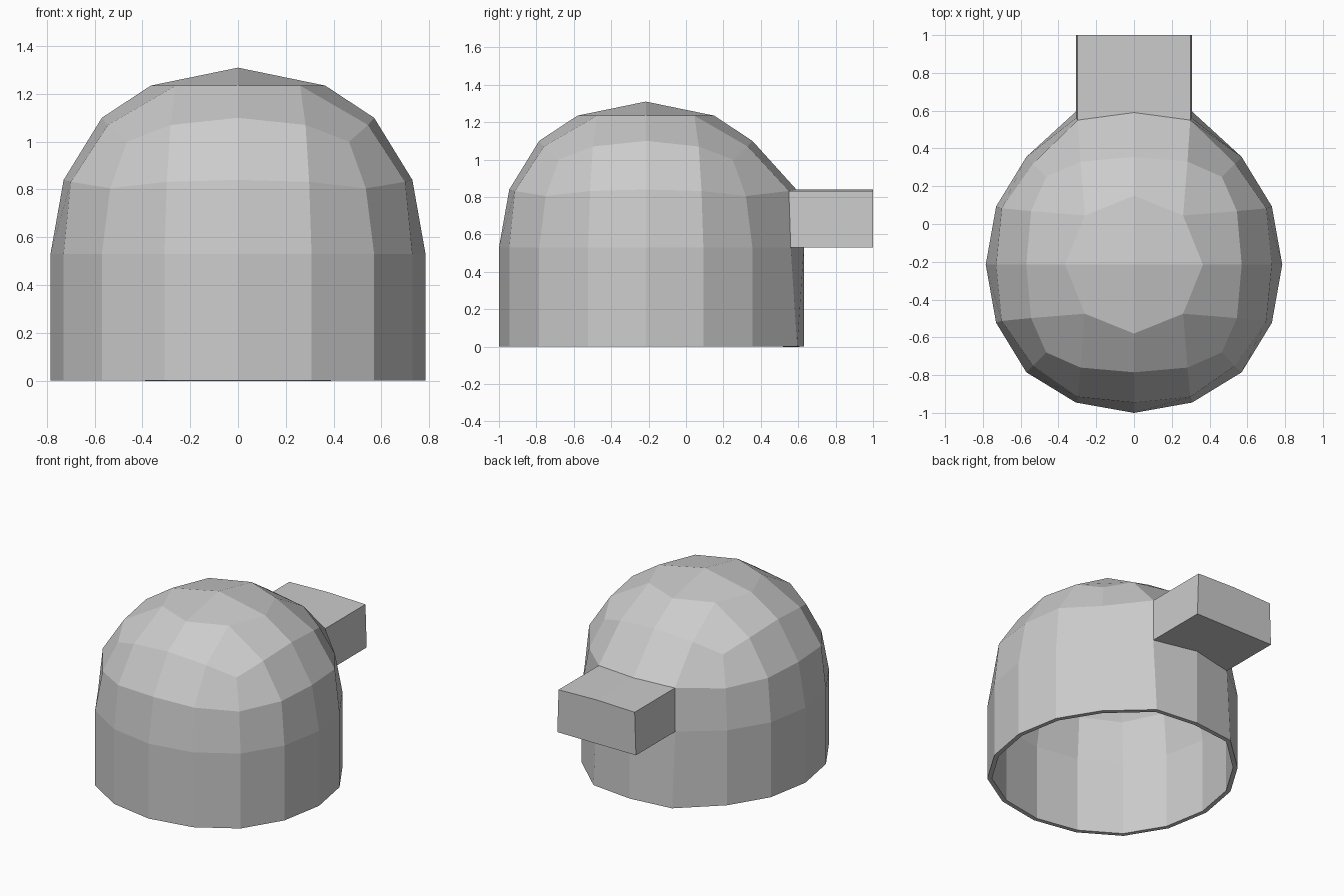
import bpy, bmesh

if "Cube" in bpy.data.objects:
    bpy.data.objects.remove(bpy.data.objects["Cube"])

CY, EQ = -0.215, 0.53   # dome axis and equator height

bm = bmesh.new()


def ring(points, back=None):
    """Four-fold symmetric ring from (axis, between, diagonal) points;
    back = (corner_y, centre_y) moves the vertices where the brim joins."""
    a, *mid, d = points
    quarter = [a] + mid + [d] + [(y, x, z) for x, y, z in mid]
    out = []
    for k in range(4):
        for x, y, z in quarter:
            for _ in range(k):
                x, y = -y, x
            out.append(bm.verts.new((x, y + CY, z)))
    if back:
        for i, y in zip((3, 4, 5), (back[0], back[1], back[0])):
            out[i].co.y = y
    return out


# Dome rings, bottom to top (cube-sphere topology)
wall = [(0.785, 0), (0.73, 0.308), (0.57, 0.57)]
base = ring([(x, y, 0) for x, y in wall], (0.595, 0.63))
equator = ring([(x, y, EQ) for x, y in wall], (0.56, 0.63))
lower = ring([(0.73, 0, 0.84), (0.70, 0.298, 0.832), (0.535, 0.535, 0.805)], (0.55, 0.59))
upper = ring([(0.57, 0, 1.10), (0.545, 0.283, 1.07), (0.465, 0.465, 1.0)])
crown = [None] * 8
crown = ring([(0.365, 0, 1.235), (0.26, 0.26, 1.235)])
# the two-point ring yields axis/diagonal alternately: eight vertices
apex = bm.verts.new((0, CY, 1.31))

# Side walls
brim_faces = []
for lo, hi in ((base, equator), (equator, lower), (lower, upper)):
    for i in range(16):
        j = (i + 1) % 16
        f = bm.faces.new((lo[i], lo[j], hi[j], hi[i]))
        if lo is equator and i in (3, 4):
            brim_faces.append(f)

# Crown cap
for k in range(4):
    o, c = 4 * k, 2 * k
    nxt = (c + 2) % 8
    bm.faces.new((upper[o], upper[o + 1], crown[c + 1], crown[c]))
    bm.faces.new((upper[o + 1], upper[o + 2], upper[o + 3], crown[c + 1]))
    bm.faces.new((upper[o + 3], upper[(o + 4) % 16], crown[nxt], crown[c + 1]))
    bm.faces.new((crown[c], crown[c + 1], crown[nxt], apex))

# Brim pulled out of the back faces to a flat end
ext = bmesh.ops.extrude_face_region(bm, geom=brim_faces)
for v in ext["geom"]:
    if isinstance(v, bmesh.types.BMVert):
        v.co.y = 1.0
bmesh.ops.delete(bm, geom=[f for f in brim_faces if f.is_valid], context="FACES_ONLY")
bmesh.ops.recalc_face_normals(bm, faces=bm.faces)

me = bpy.data.meshes.new("cap")
bm.to_mesh(me)
bm.free()
cap = bpy.data.objects.new("cap", me)
bpy.context.collection.objects.link(cap)

# Shell thickness, inward
sol = cap.modifiers.new("thickness", "SOLIDIFY")
sol.thickness = 0.03
sol.offset = -1
